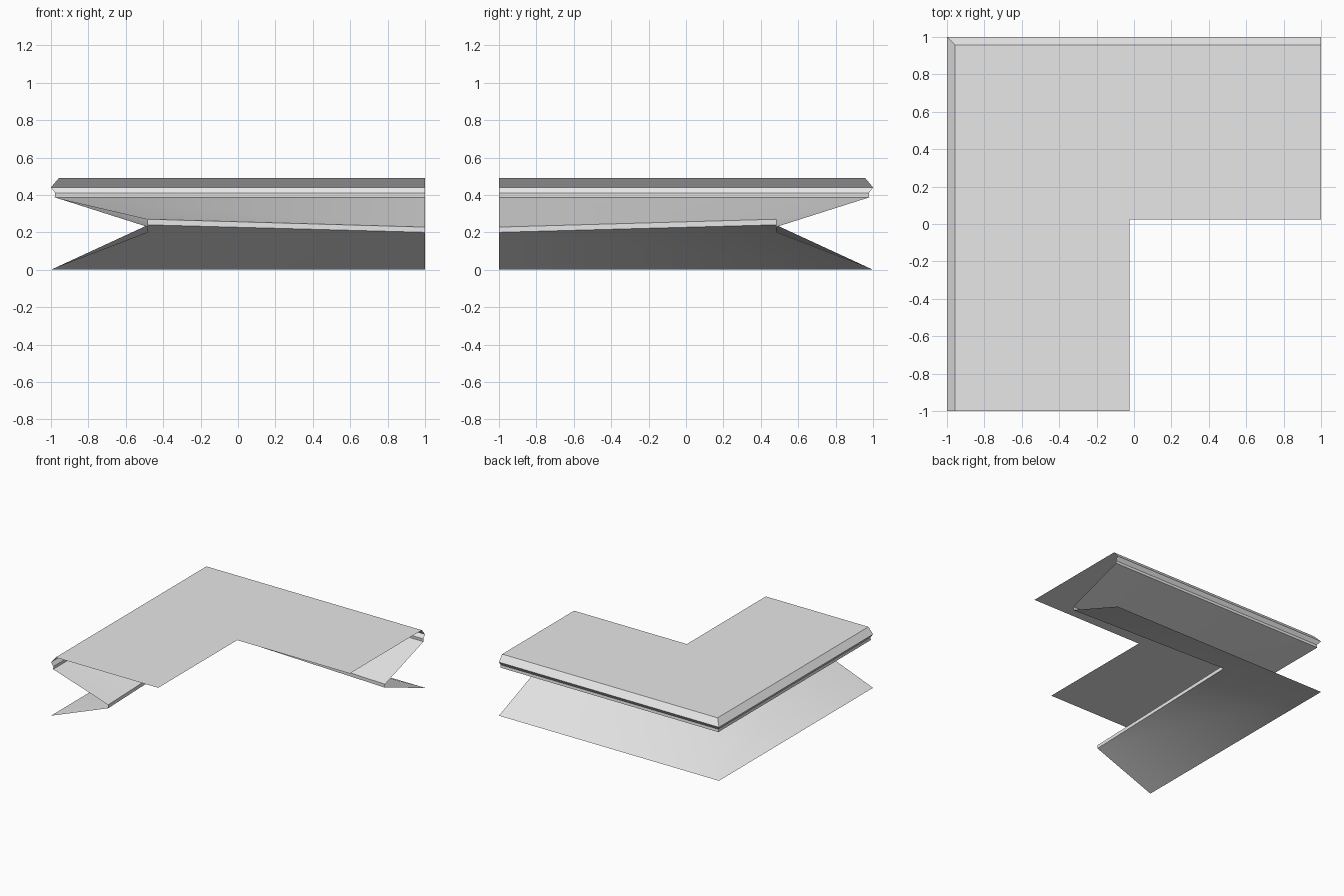
import bpy, bmesh, math

default = bpy.data.objects.get("Cube")
if default:
    bpy.data.objects.remove(default, do_unlink=True)

grey = bpy.data.materials.new("light_grey")
grey.use_nodes = True
colour = (0.8, 0.8, 0.8, 1)
grey.diffuse_color = colour
grey.node_tree.nodes["Principled BSDF"].inputs["Base Color"].default_value = colour

# Cross-section from the inner top edge to the foot:
# (distance in from the outer edge, height at the corner, height at the open ends)
PROFILE = {
    "counter_top": [(0.975, 0.49, 0.49), (0.042, 0.49, 0.49)],
    "edge_trim": [(0.042, 0.49, 0.49), (0, 0.44, 0.44), (0.022, 0.41, 0.41), (0.02, 0.387, 0.387)],
    "counter_body": [(0.02, 0.387, 0.387), (0.52, 0.27, 0.228), (0.52, 0.24, 0.2), (0, 0, 0)],
}


def mitred_sheet(name, section):
    """Sweep an open section round the corner, mitred on the diagonal."""
    bm = bmesh.new()
    rows = []
    for d, z_corner, z_end in section:
        path = [(d - 1, -1, z_end), (d - 1, 1 - d, z_corner), (1, 1 - d, z_end)]
        rows.append([bm.verts.new(p) for p in path])
    for a, b in zip(rows, rows[1:]):
        for i in range(2):
            bm.faces.new((a[i], a[i + 1], b[i + 1], b[i]))
    # The section runs top to foot, so turn the faces outwards
    bmesh.ops.reverse_faces(bm, faces=bm.faces[:])
    mesh = bpy.data.meshes.new(name)
    bm.to_mesh(mesh)
    bm.free()
    mesh.materials.append(grey)
    obj = bpy.data.objects.new(name, mesh)
    bpy.context.collection.objects.link(obj)
    bpy.ops.object.select_all(action="DESELECT")
    obj.select_set(True)
    bpy.context.view_layer.objects.active = obj
    bpy.ops.object.shade_smooth_by_angle(angle=math.radians(40))


for part, section in PROFILE.items():
    mitred_sheet(part, section)
